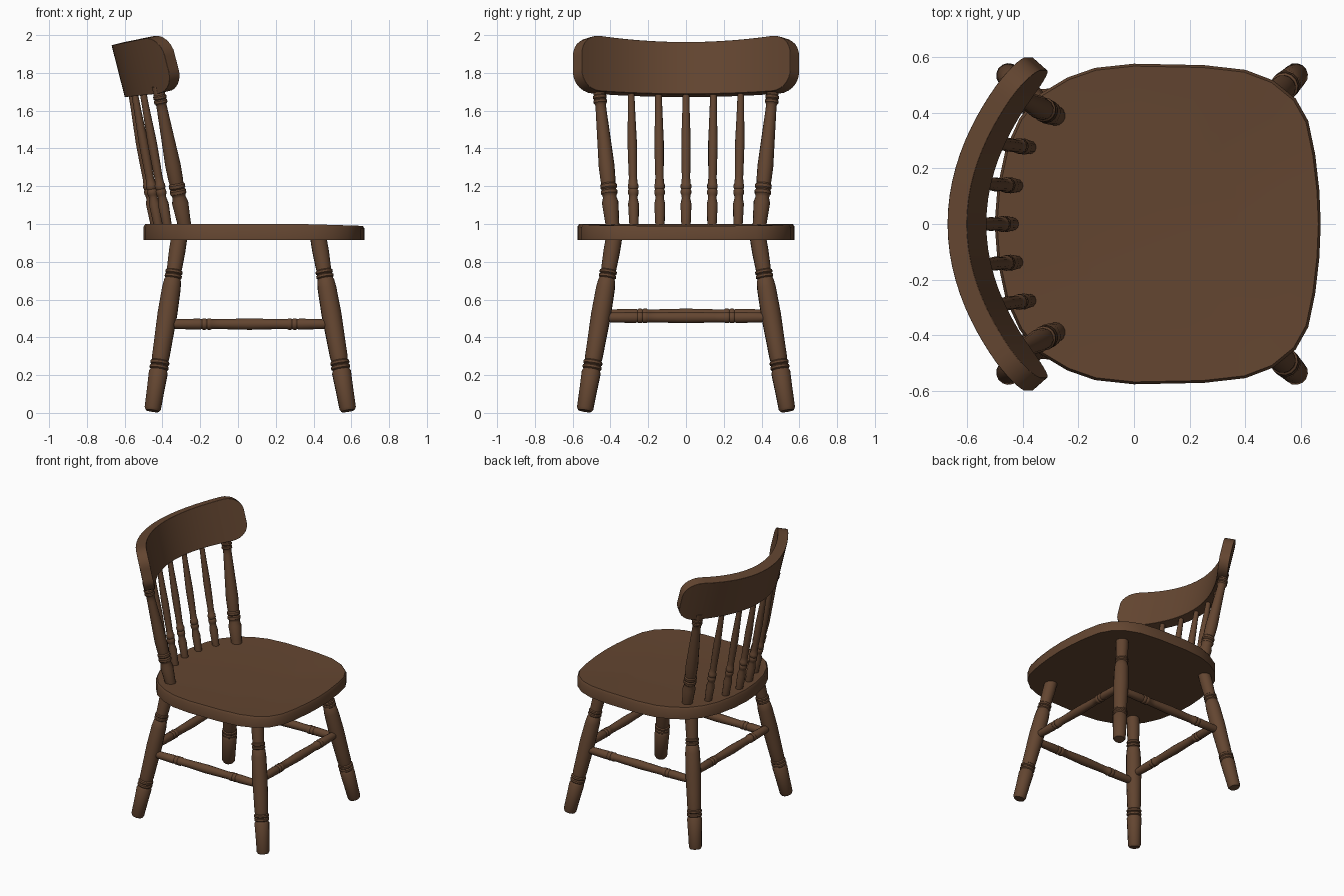
import bpy, bmesh, math
from mathutils import Vector

if "Cube" in bpy.data.objects:
    bpy.data.objects.remove(bpy.data.objects["Cube"])

wood = bpy.data.materials.new("brown wood")
wood.use_nodes = True
BROWN = (0.125, 0.06, 0.03, 1)
wood.diffuse_color = BROWN
wood.node_tree.nodes["Principled BSDF"].inputs["Base Color"].default_value = BROWN


def finish(bm, name, angle=35):
    bmesh.ops.recalc_face_normals(bm, faces=bm.faces)
    mesh = bpy.data.meshes.new(name)
    bm.to_mesh(mesh)
    bm.free()
    mesh.materials.append(wood)
    obj = bpy.data.objects.new(name, mesh)
    bpy.context.collection.objects.link(obj)
    bpy.ops.object.select_all(action="DESELECT")
    obj.select_set(True)
    bpy.context.view_layer.objects.active = obj
    bpy.ops.object.shade_smooth_by_angle(angle=math.radians(angle))
    return obj


def turned(name, start, end, profile, sides=14):
    """Lathe a (fraction along, radius) profile along the line start-end."""
    start, end = Vector(start), Vector(end)
    axis = end - start
    turn = axis.to_track_quat("Z", "Y")
    bm = bmesh.new()
    rings = []
    for t, r in profile:
        rings.append([bm.verts.new(start + axis * t + turn @ Vector(
            (r * math.cos(a), r * math.sin(a), 0)))
            for a in (math.tau * i / sides for i in range(sides))])
    for low, high in zip(rings, rings[1:]):
        for i in range(sides):
            j = (i + 1) % sides
            bm.faces.new((low[i], low[j], high[j], high[i]))
    bm.faces.new(rings[0])
    bm.faces.new(rings[-1])
    return finish(bm, name)


def beads(t, r, step):
    """Two small rounded rings with grooves around them."""
    out = []
    for k in range(2):
        a = t + 2 * k * step
        out += [(a, r * 0.86), (a + step * 0.5, r), (a + step * 1.5, r)]
    return out + [(t + 4 * step, r * 0.86)]


LEG = ([(0, 0.036), (0.015, 0.044), (0.12, 0.047), (0.22, 0.051)]
       + beads(0.235, 0.051, 0.013)
       + [(0.31, 0.047), (0.40, 0.049), (0.55, 0.053), (0.70, 0.050), (0.745, 0.045)]
       + beads(0.755, 0.046, 0.012) + [(0.83, 0.041), (0.91, 0.044), (1, 0.043)])
half = [(0, 0.023), (0.08, 0.027), (0.2, 0.030)] + beads(0.215, 0.031, 0.015)
STRETCHER = half + [(0.33, 0.027), (0.5, 0.031), (0.67, 0.027)] + [
    (1 - t, r) for t, r in reversed(half)]
SPINDLE = ([(0, 0.023), (0.07, 0.025), (0.2, 0.029), (0.24, 0.022)]
           + beads(0.26, 0.028, 0.02)
           + [(0.38, 0.022), (0.5, 0.024), (0.62, 0.025), (0.85, 0.019), (1, 0.017)])
POST = ([(0, 0.036), (0.08, 0.037), (0.21, 0.044), (0.245, 0.036)]
        + beads(0.26, 0.044, 0.02)
        + [(0.37, 0.040), (0.46, 0.042), (0.6, 0.037), (0.83, 0.029), (0.87, 0.028)]
        + beads(0.88, 0.036, 0.015) + [(1, 0.032)])

# Seat: outline from front centre to back centre, mirrored
edge = [(0.67, 0), (0.665, 0.12), (0.65, 0.25), (0.625, 0.37), (0.58, 0.45),
        (0.5, 0.515), (0.4, 0.553), (0.25, 0.57), (0, 0.575), (-0.14, 0.56),
        (-0.24, 0.525), (-0.34, 0.465), (-0.41, 0.38), (-0.46, 0.27),
        (-0.49, 0.13), (-0.5, 0)]
outline = edge + [(x, -y) for x, y in reversed(edge[1:-1])]
bm = bmesh.new()
layers = []
for scale, z in ((1, 0.915), (1, 0.985), (0.985, 1.0), (0.85, 0.997), (0.5, 0.99)):
    layers.append([bm.verts.new((0.085 + (x - 0.085) * scale, y * scale,
                                 z - (0.01 * max(0, (x - 0.35) / 0.32) if z > 0.95 else 0)))
                   for x, y in outline])
for low, high in zip(layers, layers[1:]):
    for i in range(len(outline)):
        j = (i + 1) % len(outline)
        bm.faces.new((low[i], low[j], high[j], high[i]))
bm.faces.new(layers[0])
bm.faces.new(layers[-1])
finish(bm, "seat", 40)


def leg_point(end, side, z):
    """Centre of a leg at height z; end is 1 at the front, -1 at the back."""
    f = z / 0.915
    x = 0.585 - 0.158 * f if end > 0 else -0.455 + 0.142 * f
    return (x, side * (0.538 - 0.155 * f), z)


# Legs, side stretchers and outer back posts
for side, label in ((1, "left"), (-1, "right")):
    for end, place in ((1, "front"), (-1, "back")):
        turned(f"{place}_{label}_leg", leg_point(end, side, 0.011),
               leg_point(end, side, 0.94), LEG)
    turned(f"{label}_stretcher", leg_point(-1, side, 0.47), leg_point(1, side, 0.47),
           STRETCHER)
    turned(f"{label}_back_post", (-0.275, side * 0.385, 0.95),
           (-0.425, side * 0.462, 1.73), POST)

# Cross stretchers
turned("front_stretcher", leg_point(1, -1, 0.505), leg_point(1, 1, 0.505), STRETCHER)
turned("back_stretcher", leg_point(-1, -1, 0.522), leg_point(-1, 1, 0.522), STRETCHER)

# Thin back spindles
for i in range(-2, 3):
    y = 0.14 * i
    turned(f"spindle_{i + 3}", (-0.43 + 0.8 * y * y, y * 0.98, 0.95),
           (-0.57 + 0.78 * y * y, y * 1.04, 1.73), SPINDLE, 12)

# Curved top rail with rounded ends, leaning back
WIDTH, CORNER, COLS, ROWS = 0.575, 0.1, 36, 8
bm = bmesh.new()
front, back = [], []
for c in range(COLS + 1):
    y = WIDTH * math.sin(math.pi * (c / COLS - 0.5))
    u = abs(y) / WIDTH
    over = max(0, (abs(y) - WIDTH + CORNER) / CORNER)
    top = 1.955 + 0.05 * u ** 2
    bottom = 1.68 + 0.025 * u ** 2
    reach = (top - bottom) / 2 * (0.3 + 0.7 * math.sqrt(max(0, 1 - over ** 2)))
    mid = (top + bottom) / 2
    normal = Vector((1, -1.56 * y, 0.25)).normalized() * 0.036
    columns = ([], [])
    for r in range(ROWS + 1):
        z = mid + reach * (2 * r / ROWS - 1)
        centre = Vector((-0.6 + 0.78 * y * y - 0.255 * (z - 1.82), y, z))
        columns[0].append(bm.verts.new(centre + normal))
        columns[1].append(bm.verts.new(centre - normal))
    front.append(columns[0])
    back.append(columns[1])
for c in range(COLS):
    for r in range(ROWS):
        for g in (front, back):
            bm.faces.new((g[c][r], g[c + 1][r], g[c + 1][r + 1], g[c][r + 1]))
    for r in (0, ROWS):
        bm.faces.new((front[c][r], front[c + 1][r], back[c + 1][r], back[c][r]))
for c in (0, COLS):
    for r in range(ROWS):
        bm.faces.new((front[c][r], front[c][r + 1], back[c][r + 1], back[c][r]))
rail = finish(bm, "top_rail", 50)
bevel = rail.modifiers.new("soft edges", "BEVEL")
bevel.width = 0.012
bevel.segments = 2
bevel.limit_method = "ANGLE"
bevel.angle_limit = math.radians(55)
